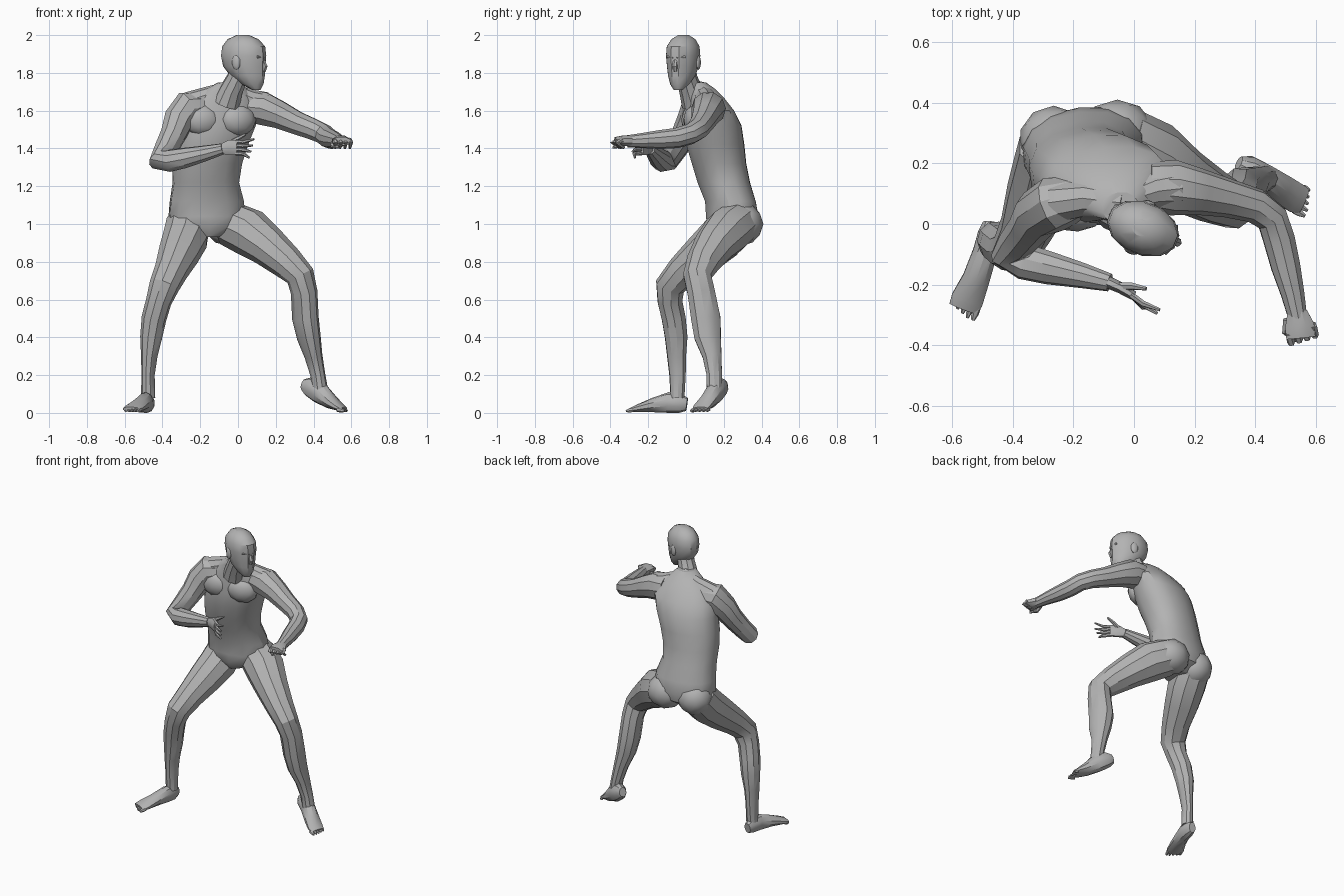
import bpy, bmesh, math
from mathutils import Vector, Matrix

cube = bpy.data.objects.get("Cube")
if cube:
    bpy.data.objects.remove(cube, do_unlink=True)

# Single clay grey material
clay = bpy.data.materials.new("clay_grey")
clay.use_nodes = True
GREY = (0.45, 0.45, 0.45, 1.0)
clay.diffuse_color = GREY
clay.node_tree.nodes["Principled BSDF"].inputs["Base Color"].default_value = GREY


def finish(name, bm, angle=32):
    bmesh.ops.recalc_face_normals(bm, faces=bm.faces[:])
    me = bpy.data.meshes.new(name)
    bm.to_mesh(me)
    bm.free()
    me.materials.append(clay)
    ob = bpy.data.objects.new(name, me)
    bpy.context.collection.objects.link(ob)
    bpy.ops.object.select_all(action='DESELECT')
    ob.select_set(True)
    bpy.context.view_layer.objects.active = ob
    bpy.ops.object.shade_smooth_by_angle(angle=math.radians(angle))
    return ob


def loft(name, stations, side=(1, 0, 0), normal=None, sides=10, square=1.0):
    """Skin rings along a path; a station is x, y, z, half width[, half depth]."""
    pts = [Vector(s[:3]) for s in stations]
    u = Vector(side).normalized()
    bm = bmesh.new()
    rings = []
    for i, s in enumerate(stations):
        if normal:
            t = Vector(normal)
        else:
            t = Vector()
            if i > 0:
                t += (pts[i] - pts[i - 1]).normalized()
            if i < len(pts) - 1:
                t += (pts[i + 1] - pts[i]).normalized()
            t.normalize()
        u = (u - t * u.dot(t)).normalized()
        v = t.cross(u)
        a, b = s[3], s[-1]
        ring = []
        for k in range(sides):
            w = 2 * math.pi * (k + 0.5) / sides
            c, d = math.cos(w), math.sin(w)
            c = math.copysign(abs(c) ** square, c)
            d = math.copysign(abs(d) ** square, d)
            p = pts[i] + u * a * c + v * b * d
            p.z = max(p.z, 0.0)
            ring.append(bm.verts.new(p))
        rings.append(ring)
    for r, q in zip(rings, rings[1:]):
        for k in range(sides):
            j = (k + 1) % sides
            bm.faces.new((r[k], r[j], q[j], q[k]))
    bm.faces.new(rings[0])
    bm.faces.new(rings[-1])
    return finish(name, bm)


def blob(name, centre, scale, turn=0):
    """Faceted ellipsoid turned about z by degrees."""
    bm = bmesh.new()
    bmesh.ops.create_icosphere(bm, subdivisions=2, radius=1)
    m = (Matrix.Translation(centre) @ Matrix.Rotation(math.radians(turn), 4, 'Z')
         @ Matrix.Diagonal((*scale, 1)))
    bmesh.ops.transform(bm, matrix=m, verts=bm.verts)
    return finish(name, bm)


def digit(name, a, b, c, r):
    """Tapered finger or toe through three points."""
    loft(name, [(*a, r), (*b, r * 0.95), (*c, r * 0.5)], side=(0.3, 0.5, 0.8), sides=6)


# Torso, from crotch to neck base
loft("torso", [
    (-0.17, 0.22, 0.93, 0.07, 0.08), (-0.165, 0.24, 0.98, 0.18, 0.13),
    (-0.165, 0.245, 1.04, 0.205, 0.14), (-0.165, 0.235, 1.12, 0.198, 0.135),
    (-0.17, 0.20, 1.22, 0.177, 0.14), (-0.162, 0.175, 1.32, 0.185, 0.145),
    (-0.14, 0.155, 1.42, 0.195, 0.155), (-0.11, 0.145, 1.52, 0.205, 0.15),
    (-0.085, 0.13, 1.60, 0.21, 0.125), (-0.07, 0.105, 1.67, 0.16, 0.095),
    (-0.06, 0.085, 1.715, 0.11, 0.07), (-0.045, 0.055, 1.75, 0.06, 0.05)],
    side=(1, 0.12, 0), normal=(0, 0, 1), sides=14, square=0.9)

# Chest and seat masses
blob("right_pectoral", (-0.19, 0.035, 1.55), (0.10, 0.06, 0.085), 5)
blob("left_pectoral", (0.0, 0.05, 1.55), (0.10, 0.06, 0.085), 18)
blob("right_buttock", (-0.265, 0.275, 1.0), (0.115, 0.115, 0.115))
blob("left_buttock", (-0.055, 0.295, 1.0), (0.125, 0.115, 0.115))

# Slopes from neck to shoulders
loft("right_trapezius", [(-0.03, 0.07, 1.715, 0.045), (-0.15, 0.085, 1.67, 0.06),
                         (-0.26, 0.07, 1.63, 0.07)], side=(0, 1, 0))
loft("left_trapezius", [(-0.03, 0.08, 1.70, 0.045), (0.06, 0.11, 1.655, 0.06),
                        (0.14, 0.12, 1.63, 0.07)], side=(0, 1, 0))

# Neck
loft("neck", [(-0.06, 0.05, 1.64, 0.075), (-0.035, 0.025, 1.71, 0.062),
              (-0.005, 0.005, 1.77, 0.056), (0.015, -0.005, 1.83, 0.055)])

# Head, turned toward the left hand
FWD, SIDE, HEAD = Vector((0.93, -0.37, 0)), Vector((0.37, 0.93, 0)), Vector((0.03, -0.015, 0))


def on_head(f, s, z):
    return tuple(HEAD + FWD * f + SIDE * s + Vector((0, 0, z)))


loft("head", [(*on_head(f, 0, z), w, l) for f, z, l, w in [
    (0.072, 1.71, 0.022, 0.024), (0.05, 1.74, 0.06, 0.05), (0.022, 1.785, 0.095, 0.070),
    (0.003, 1.835, 0.116, 0.082), (0.0, 1.89, 0.124, 0.088), (0.0, 1.94, 0.118, 0.084),
    (-0.003, 1.978, 0.085, 0.062), (-0.005, 2.0, 0.035, 0.028)]],
    side=SIDE, normal=(0, 0, 1), sides=12)
loft("nose", [(*on_head(0.108, 0, 1.875), 0.01, 0.008), (*on_head(0.122, 0, 1.835), 0.016, 0.014),
              (*on_head(0.113, 0, 1.808), 0.012, 0.012)], side=SIDE, sides=6)
loft("lips", [(*on_head(0.088, s, 1.765), 0.012, r) for s, r in
              ((-0.03, 0.004), (0, 0.024), (0.03, 0.004))], side=(0, 0, 1), sides=6)
for label, sg in (("left", 1), ("right", -1)):
    loft(label + "_brow", [(*on_head(0.112, sg * 0.008, 1.88), 0.01),
                           (*on_head(0.095, sg * 0.05, 1.885), 0.008)], side=(0, 0, 1), sides=6)
    blob(label + "_ear", on_head(-0.01, sg * 0.082, 1.855), (0.024, 0.012, 0.04), -22)

# Legs, hip to ankle
loft("left_leg", [
    (-0.04, 0.27, 1.0, 0.12), (0.06, 0.215, 0.955, 0.128), (0.16, 0.145, 0.88, 0.108),
    (0.26, 0.09, 0.795, 0.09), (0.33, 0.06, 0.725, 0.077), (0.35, 0.08, 0.64, 0.07, 0.077),
    (0.357, 0.105, 0.5, 0.069, 0.083), (0.375, 0.115, 0.4, 0.062, 0.075),
    (0.40, 0.138, 0.3, 0.047, 0.053), (0.423, 0.15, 0.2, 0.039, 0.043),
    (0.435, 0.15, 0.12, 0.042)], side=(0.6, 0.3, 0.7))
loft("right_leg", [
    (-0.265, 0.25, 1.0, 0.118), (-0.28, 0.18, 0.92, 0.122), (-0.315, 0.09, 0.84, 0.11),
    (-0.355, -0.015, 0.75, 0.09), (-0.392, -0.085, 0.67, 0.08), (-0.42, -0.085, 0.59, 0.068),
    (-0.445, -0.065, 0.5, 0.066), (-0.46, -0.052, 0.4, 0.058, 0.062),
    (-0.47, -0.05, 0.3, 0.043, 0.052), (-0.476, -0.045, 0.2, 0.034, 0.045),
    (-0.476, -0.045, 0.08, 0.038)], side=(1, 0, 0))

# Feet, heel to toes
loft("left_foot", [
    (0.345, 0.20, 0.15, 0.025, 0.03), (0.375, 0.185, 0.14, 0.043, 0.052),
    (0.43, 0.155, 0.11, 0.045, 0.06), (0.49, 0.115, 0.06, 0.05, 0.04),
    (0.535, 0.085, 0.032, 0.052, 0.022), (0.56, 0.075, 0.02, 0.045, 0.013)], side=(0.5, 0.87, 0))
loft("right_foot", [
    (-0.475, 0.005, 0.045, 0.024, 0.035), (-0.478, -0.03, 0.05, 0.038, 0.05),
    (-0.49, -0.09, 0.055, 0.042, 0.055), (-0.52, -0.18, 0.04, 0.047, 0.037),
    (-0.55, -0.25, 0.025, 0.056, 0.022), (-0.562, -0.28, 0.018, 0.052, 0.014)], side=(0.95, -0.32, 0))
for label, root, ahead, across in (
        ("left", (0.55, 0.08, 0.018), (0.87, -0.5, 0), (0.5, 0.87, 0)),
        ("right", (-0.557, -0.268, 0.017), (-0.32, -0.95, 0), (-0.95, 0.32, 0))):
    root, ahead, across = Vector(root), Vector(ahead), Vector(across)
    for i in range(5):
        p = root + across * (i - 2) * 0.02 - ahead * abs(i - 1) * 0.004
        q = p + ahead * (0.042 - 0.005 * i)
        q.z = 0.01
        digit(f"{label}_toe_{i + 1}", p, (p + q) / 2, q, 0.013 if i == 0 else 0.01)

# Arms, shoulder to wrist
loft("right_arm", [
    (-0.19, 0.085, 1.62, 0.075), (-0.265, 0.065, 1.615, 0.092), (-0.315, 0.035, 1.55, 0.083),
    (-0.345, -0.01, 1.47, 0.07), (-0.385, -0.06, 1.39, 0.063), (-0.415, -0.095, 1.338, 0.06),
    (-0.36, -0.125, 1.335, 0.06), (-0.28, -0.145, 1.35, 0.055), (-0.17, -0.17, 1.375, 0.042),
    (-0.08, -0.193, 1.398, 0.03)], side=(-0.18, -0.43, 0.45))
loft("left_arm", [
    (0.05, 0.125, 1.62, 0.08), (0.13, 0.12, 1.612, 0.092), (0.22, 0.105, 1.577, 0.076),
    (0.31, 0.085, 1.535, 0.064), (0.40, 0.06, 1.50, 0.058), (0.455, 0.02, 1.475, 0.055),
    (0.478, -0.05, 1.455, 0.054), (0.50, -0.14, 1.447, 0.05), (0.523, -0.23, 1.442, 0.04),
    (0.54, -0.31, 1.438, 0.032)], side=(0, 0, 1))

# Open right hand
loft("right_palm", [(-0.09, -0.19, 1.397, 0.028, 0.022), (-0.045, -0.21, 1.405, 0.042, 0.02),
                    (0.0, -0.237, 1.405, 0.042, 0.016)], side=(0, 0, 1), sides=8)
digit("right_thumb", (-0.05, -0.205, 1.425), (-0.005, -0.205, 1.45), (0.04, -0.213, 1.475), 0.013)
for i in range(4):
    z = 1.437 - 0.021 * i
    digit(f"right_finger_{i + 1}", (-0.01, -0.233, z), (0.03, -0.262 - 0.004 * i, z - 0.003),
          (0.085 - 0.008 * i, -0.295 + 0.012 * abs(i - 1), z + 0.012 - 0.012 * i), 0.011)

# Closed left hand
loft("left_palm", [(0.538, -0.29, 1.44, 0.036, 0.03), (0.546, -0.335, 1.44, 0.052, 0.03),
                   (0.55, -0.375, 1.438, 0.052, 0.024)], side=(1, 0, 0), sides=8)
digit("left_thumb", (0.505, -0.315, 1.43), (0.50, -0.355, 1.415), (0.535, -0.385, 1.405), 0.014)
for i in range(4):
    x = 0.512 + 0.026 * i
    y = -0.39 + 0.008 * i
    digit(f"left_finger_{i + 1}", (x, y + 0.03, 1.445), (x + 0.006, y, 1.43),
          (x + 0.002, y + 0.04, 1.402), 0.014)
